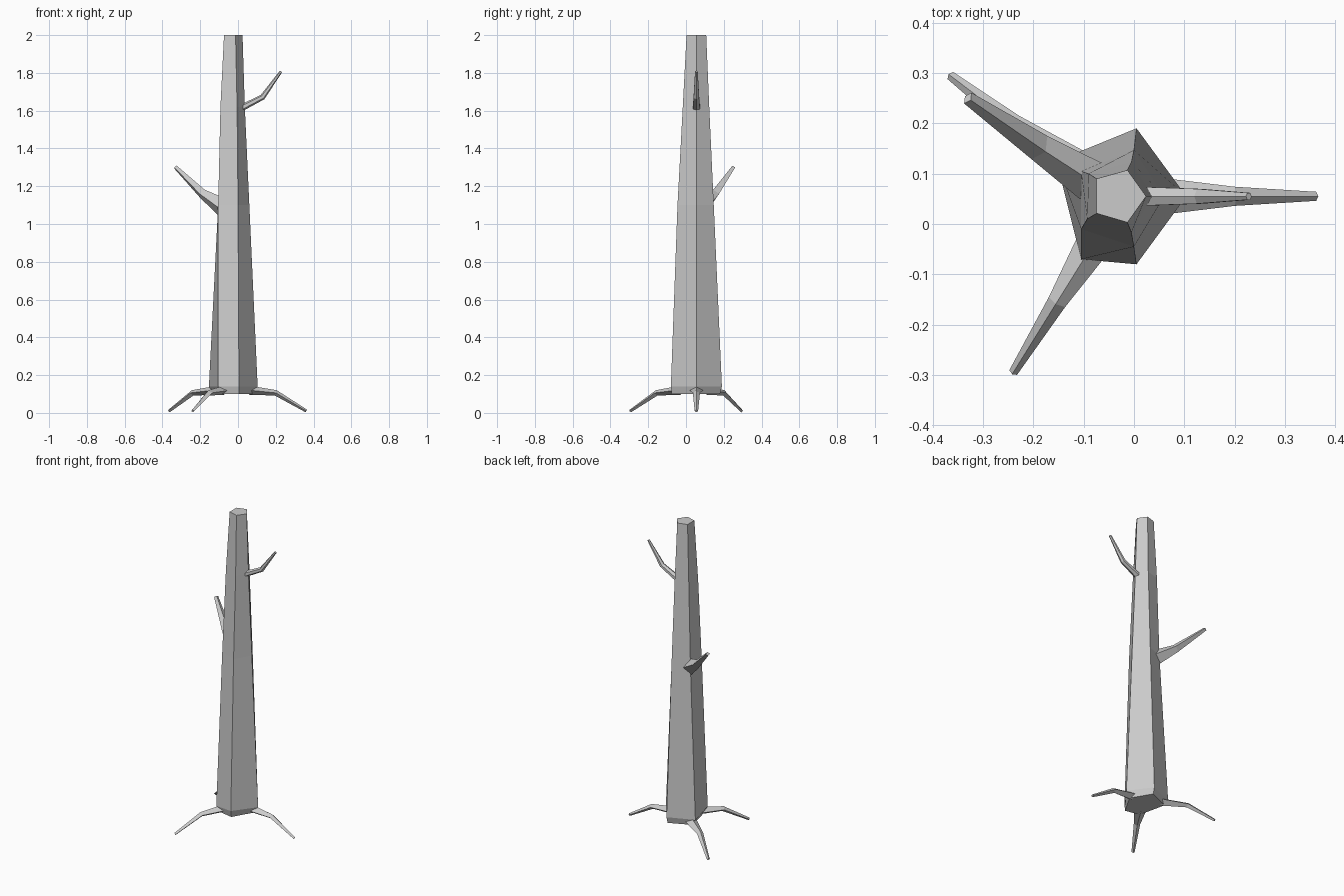
import bpy, bmesh, math
from mathutils import Vector

cube = bpy.data.objects.get("Cube")
if cube:
    bpy.data.objects.remove(cube, do_unlink=True)

bark = bpy.data.materials.new("grey bark")
bark.use_nodes = True
GREY = (0.6, 0.6, 0.6, 1)
bark.diffuse_color = GREY
bark.node_tree.nodes["Principled BSDF"].inputs["Base Color"].default_value = GREY


def loft(name, rings):
    """Skin a list of equal-sized rings and cap both ends."""
    bm = bmesh.new()
    loops = [[bm.verts.new(p) for p in ring] for ring in rings]
    n = len(loops[0])
    for a, b in zip(loops, loops[1:]):
        for i in range(n):
            j = (i + 1) % n
            bm.faces.new((a[i], a[j], b[j], b[i]))
    bm.faces.new(loops[0][::-1])
    bm.faces.new(loops[-1])
    bmesh.ops.recalc_face_normals(bm, faces=bm.faces)
    mesh = bpy.data.meshes.new(name)
    bm.to_mesh(mesh)
    bm.free()
    mesh.materials.append(bark)
    obj = bpy.data.objects.new(name, mesh)
    bpy.context.collection.objects.link(obj)
    return obj


def limb(name, path, widths, heights, sides=4):
    """Sweep a tapering polygon, ridge upward, along a bent path."""
    pts = [Vector(p) for p in path]
    rings = []
    for i, p in enumerate(pts):
        along = (pts[min(i + 1, len(pts) - 1)] - pts[max(i - 1, 0)]).normalized()
        side = along.cross(Vector((0, 0, 1))).normalized()
        up = side.cross(along)
        ring = []
        for k in range(sides):
            t = math.tau * k / sides
            ring.append(p + side * widths[i] * math.sin(t) + up * heights[i] * math.cos(t))
        rings.append(ring)
    return loft(name, rings)


# Trunk: uneven five-sided column, tucked in at the foot under each root
trunk_rings = {
    0.10: [(0.08, 0.055), (0.005, 0.18), (-0.13, 0.12), (-0.09, -0.055), (0.005, -0.075)],
    0.14: [(0.104, 0.055), (0.005, 0.19), (-0.154, 0.125), (-0.105, -0.07), (0.005, -0.08)],
    1.10: [(0.06, 0.055), (0, 0.147), (-0.105, 0.105), (-0.105, -0.01), (0, -0.045)],
    1.62: [(0.036, 0.055), (-0.005, 0.123), (-0.09, 0.1), (-0.093, 0.01), (-0.005, -0.017)],
    2.00: [(0.024, 0.055), (-0.013, 0.107), (-0.074, 0.09), (-0.074, 0.021), (-0.013, 0.003)],
}
loft("trunk", [[(x, y, z) for x, y in ring] for z, ring in trunk_rings.items()])

# Roots: start inside the trunk, bend, and taper down to the ground
roots = {
    "left_root": [(0.06, 0.055, 0.12), (0.2, 0.055, 0.106), (0.362, 0.055, 0.01)],
    "back_right_root": [(-0.11, 0.11, 0.12), (-0.24, 0.2, 0.106), (-0.365, 0.295, 0.01)],
    "front_right_root": [(-0.075, -0.03, 0.12), (-0.153, -0.155, 0.106), (-0.24, -0.295, 0.01)],
}
for name, path in roots.items():
    limb(name, path, (0.036, 0.019, 0.009), (0.024, 0.015, 0.008))

# Branches
limb("upper_branch",
     [(0.01, 0.055, 1.61), (0.13, 0.055, 1.672), (0.228, 0.055, 1.808)],
     (0.022, 0.017, 0.008), (0.018, 0.015, 0.007), 6)
limb("lower_branch",
     [(-0.085, 0.085, 1.09), (-0.188, 0.152, 1.16), (-0.33, 0.25, 1.30)],
     (0.042, 0.028, 0.013), (0.05, 0.026, 0.011))
